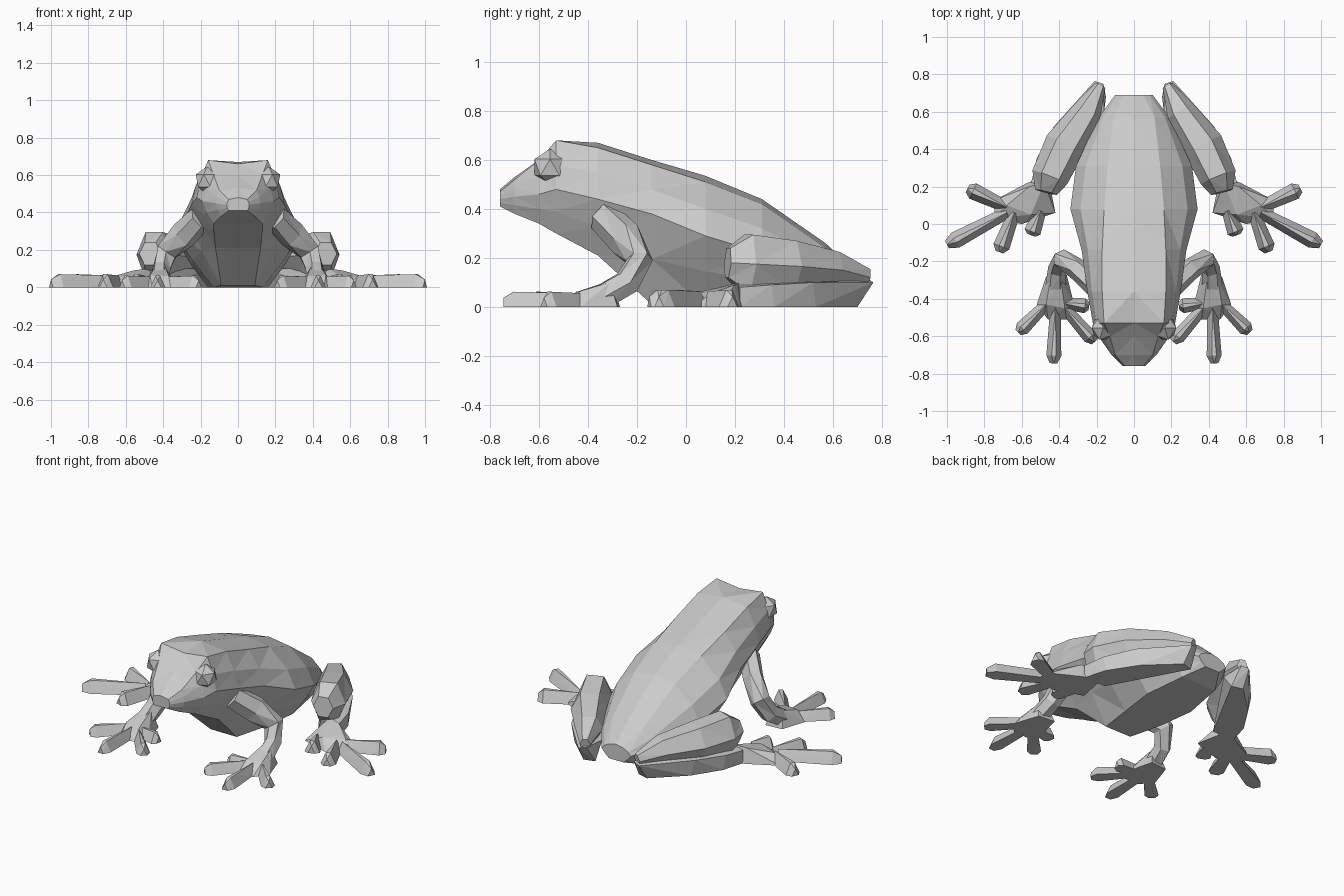
import bpy
import bmesh
from mathutils import Vector, Matrix

default_cube = bpy.data.objects.get("Cube")
if default_cube:
    bpy.data.objects.remove(default_cube, do_unlink=True)

# One plain grey for the whole animal
grey = bpy.data.materials.new("plain_grey")
grey.use_nodes = True
grey.diffuse_color = (0.6, 0.6, 0.6, 1)
shader = grey.node_tree.nodes["Principled BSDF"]
shader.inputs["Base Color"].default_value = grey.diffuse_color
shader.inputs["Roughness"].default_value = 0.9


def make_object(name, bm, side=1):
    """Turn a bmesh into a flat shaded object, mirrored when side is -1."""
    bmesh.ops.transform(bm, matrix=Matrix.Diagonal((side, 1, 1, 1)), verts=bm.verts)
    for vert in bm.verts:
        vert.co.z = max(vert.co.z, 0)
    bmesh.ops.recalc_face_normals(bm, faces=bm.faces)
    mesh = bpy.data.meshes.new(name)
    bm.to_mesh(mesh)
    bm.free()
    mesh.materials.append(grey)
    obj = bpy.data.objects.new(name, mesh)
    bpy.context.collection.objects.link(obj)
    return obj


def loft(bm, rings):
    """Skin a row of closed rings and cap both ends."""
    loops = [[bm.verts.new(p) for p in ring] for ring in rings]
    count = len(loops[0])
    for a, b in zip(loops, loops[1:]):
        for i in range(count):
            j = (i + 1) % count
            bm.faces.new((a[i], a[j], b[j], b[i]))
    bm.faces.new(loops[0])
    bm.faces.new(loops[-1])
    bmesh.ops.triangulate(bm, faces=[f for f in bm.faces if len(f.verts) == 4])


def hull(bm, points):
    """Add the convex solid around some points."""
    verts = [bm.verts.new(p) for p in points]
    result = bmesh.ops.convex_hull(bm, input=verts)
    loose = [v for v in result["geom_interior"] if isinstance(v, bmesh.types.BMVert)]
    bmesh.ops.delete(bm, geom=loose, context="VERTS")


def tube(bm, stations):
    """Six sided limb through stations of centre, half width and half height."""
    rings = []
    for i, (centre, width, height) in enumerate(stations):
        before = Vector(stations[max(i - 1, 0)][0])
        after = Vector(stations[min(i + 1, len(stations) - 1)][0])
        along = (after - before).normalized()
        across = along.cross(Vector((0, 0, 1))).normalized()
        up = across.cross(along)
        outline = ((1, 0), (.5, 1), (-.5, 1), (-1, 0), (-.5, -1), (.5, -1))
        rings.append([Vector(centre) + across * width * u + up * height * v
                      for u, v in outline])
    loft(bm, rings)


def toe(bm, base, tip, width, height):
    """Ridged toe that widens into a blunt pad."""
    base, tip = Vector((*base, 0)), Vector((*tip, 0))
    along = tip - base
    across = along.normalized().cross(Vector((0, 0, 1)))
    pad = base + along * .86
    up = Vector((0, 0, height))
    points = [base + up * .9, pad + up + across * width * .3, pad + up - across * width * .3]
    for sign in (1, -1):
        points += [base + across * width * .7 * sign, pad + across * width * sign,
                   tip + across * width * .5 * sign]
    points.append(tip + up * .6)
    hull(bm, points)


def slab(bm, floor, top):
    """Solid with a flat base on the ground and a few raised points."""
    hull(bm, [(x, y, 0) for x, y in floor] + list(top))


# Body: y, top z, top edge z, top width, flank width, flank z, belly width, belly z
sections = [
    (-.76, .48, .47, .05, .06, .44, .05, .41),
    (-.70, .53, .52, .10, .12, .45, .09, .38),
    (-.60, .60, .60, .13, .19, .46, .13, .34),
    (-.53, .66, .68, .16, .22, .48, .13, .30),
    (-.36, .67, .65, .17, .25, .44, .12, .21),
    (-.14, .60, .58, .17, .28, .38, .09, .01),
    (.08, .535, .51, .16, .34, .29, .13, 0),
    (.31, .44, .42, .14, .31, .22, .16, 0),
    (.57, .26, .24, .11, .19, .14, .12, .01),
    (.69, .15, .14, .05, .10, .10, .05, .05),
]
rings = []
for y, top, edge, top_w, flank_w, flank_z, belly_w, belly_z in sections:
    half = [(top_w, edge),
            (top_w + (flank_w - top_w) * .7, (edge + flank_z) / 2),
            (flank_w, flank_z),
            ((flank_w + belly_w) * .52, (flank_z + belly_z) / 2),
            (belly_w, belly_z)]
    ring = [(0, top)] + half + [(-x, z) for x, z in reversed(half)]
    rings.append([(x, y, z) for x, z in ring])
body = bmesh.new()
loft(body, rings)
make_object("body", body)

for side, label in ((1, "left"), (-1, "right")):
    # Eye bulge
    eye = bmesh.new()
    place = Matrix.Translation((.165, -.555, .57)) @ Matrix.Diagonal((.9, 1, 1, 1))
    bmesh.ops.create_icosphere(eye, subdivisions=1, radius=.075, matrix=place)
    make_object(label + "_eye", eye, side)

    # Front leg: shoulder, elbow, wrist
    arm = bmesh.new()
    tube(arm, [((.20, -.34, .37), .06, .06),
               ((.29, -.25, .28), .06, .07),
               ((.38, -.19, .19), .055, .055),
               ((.41, -.24, .10), .05, .05),
               ((.42, -.34, .04), .055, .05)])
    make_object(label + "_front_leg", arm, side)

    # Front foot with four toes
    hand = bmesh.new()
    slab(hand, [(.36, -.27), (.47, -.28), (.52, -.43), (.46, -.51), (.36, -.51), (.32, -.43)],
         [(.39, -.30, .11), (.45, -.31, .10), (.47, -.43, .065), (.37, -.45, .06)])
    for base, tip in (((.46, -.42), (.62, -.58)), ((.42, -.45), (.43, -.745)),
                      ((.38, -.44), (.21, -.63)), ((.40, -.42), (.24, -.44))):
        toe(hand, base, tip, .04, .062)
    make_object(label + "_front_foot", hand, side)

    # Folded hind leg: thigh above, shank flat on the ground
    thigh = bmesh.new()
    tube(thigh, [((.47, .17, .18), .06, .06),
                 ((.45, .25, .175), .10, .12),
                 ((.37, .42, .165), .11, .105),
                 ((.25, .60, .15), .08, .075),
                 ((.18, .74, .12), .03, .035)])
    make_object(label + "_thigh", thigh, side)
    shank = bmesh.new()
    slab(shank, [(.40, .22), (.55, .22), (.51, .36), (.40, .53), (.22, .70), (.15, .68)],
         [(.44, .20, .10), (.55, .22, .08), (.52, .35, .09), (.43, .52, .10),
          (.21, .765, .10), (.165, .75, .11), (.16, .60, .10)])
    make_object(label + "_shank", shank, side)

    # Hind foot with four toes
    foot = bmesh.new()
    slab(foot, [(.42, .06), (.46, .26), (.57, .22), (.74, .13), (.75, .03), (.60, .0)],
         [(.48, .22, .10), (.56, .20, .09), (.68, .10, .055), (.55, .05, .06)])
    for base, tip in (((.68, .09), (.89, .19)), ((.68, .06), (1.0, -.11)),
                      ((.64, .06), (.72, -.15)), ((.50, .07), (.55, -.06))):
        toe(foot, base, tip, .045, .07)
    make_object(label + "_hind_foot", foot, side)
